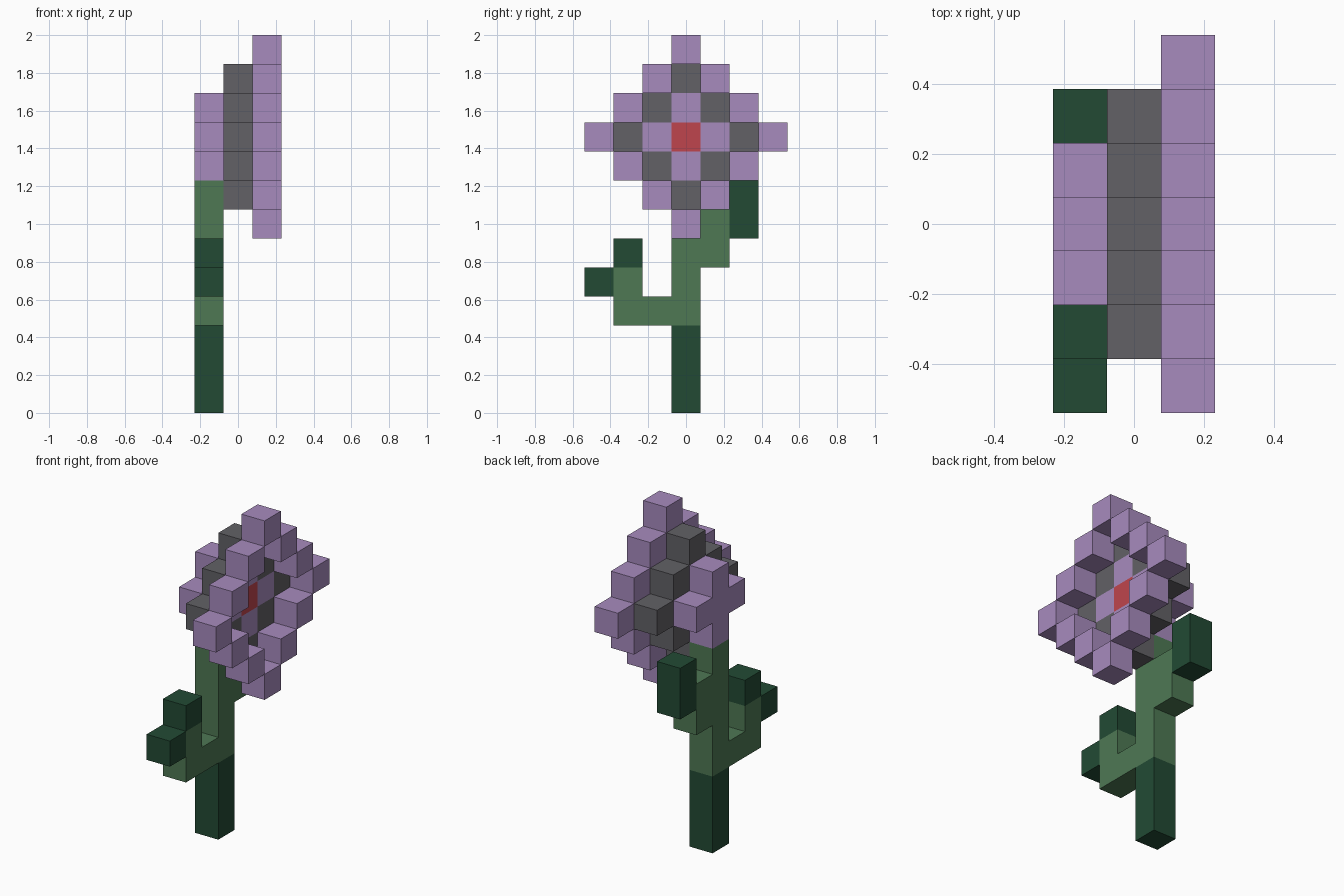
import bpy, bmesh
from mathutils import Vector

cube = bpy.data.objects.get("Cube")
if cube:
    bpy.data.objects.remove(cube, do_unlink=True)

U = 2 / 13          # edge of one block
MID = 9             # block row of the flower centre
BACK, MIDDLE, FRONT = -1, 0, 1   # block layers along x


def material(name, rgb):
    """Flat material from 8-bit display values."""
    lin = [((c / 255 + 0.055) / 1.055) ** 2.4 for c in rgb]
    mat = bpy.data.materials.new(name)
    mat.use_nodes = True
    mat.diffuse_color = (*lin, 1)
    bsdf = next(n for n in mat.node_tree.nodes if n.type == 'BSDF_PRINCIPLED')
    bsdf.inputs["Base Color"].default_value = (*lin, 1)
    bsdf.inputs["Roughness"].default_value = 0.9
    return mat


PURPLE = material("petal purple", (167, 139, 190))
GREY = material("dark grey", (98, 97, 102))
RED = material("centre red", (191, 69, 77))
GREEN = material("stem green", (78, 120, 84))
DARK = material("dark green", (34, 74, 52))


def blocks(name, mat, layer, boxes):
    """Each box is (first column, last column, first row, last row)."""
    bm = bmesh.new()
    for y0, y1, z0, z1 in boxes:
        size = Vector((1, y1 - y0 + 1, z1 - z0 + 1)) * U
        centre = Vector((layer, (y0 + y1) / 2, (z0 + z1 + 1) / 2)) * U
        for v in bmesh.ops.create_cube(bm, size=1)["verts"]:
            v.co = v.co * size + centre
    mesh = bpy.data.meshes.new(name)
    bm.to_mesh(mesh)
    bm.free()
    mesh.materials.append(mat)
    obj = bpy.data.objects.new(name, mesh)
    bpy.context.collection.objects.link(obj)
    return obj


def diamond(radius):
    """Single blocks at one stepped distance around the flower centre."""
    return [(y, y, MID + z, MID + z)
            for y in range(-radius, radius + 1)
            for z in range(-radius, radius + 1)
            if abs(y) + abs(z) == radius]


# Flower: rings that widen towards the front
blocks("outer_petals", PURPLE, FRONT, diamond(3))
blocks("grey_ring", GREY, MIDDLE, diamond(2))
blocks("inner_petals", PURPLE, MIDDLE, diamond(1))
blocks("flower_centre", RED, MIDDLE, diamond(0))
blocks("flower_back", PURPLE, BACK, [(0, 0, 8, 10), (-1, -1, 9, 9), (1, 1, 9, 9)])

# Stem
blocks("lower_stem", DARK, BACK, [(0, 0, 0, 2)])
blocks("upper_stem", GREEN, BACK, [(0, 0, 3, 7)])

# Side shoots and their leaves
blocks("low_shoot", GREEN, BACK, [(-2, -1, 3, 3), (-2, -2, 4, 4)])
blocks("low_leaf", DARK, BACK, [(-3, -3, 4, 4), (-2, -2, 5, 5)])
blocks("high_shoot", GREEN, BACK, [(1, 1, 5, 6)])
blocks("high_leaf", DARK, BACK, [(2, 2, 6, 7)])
